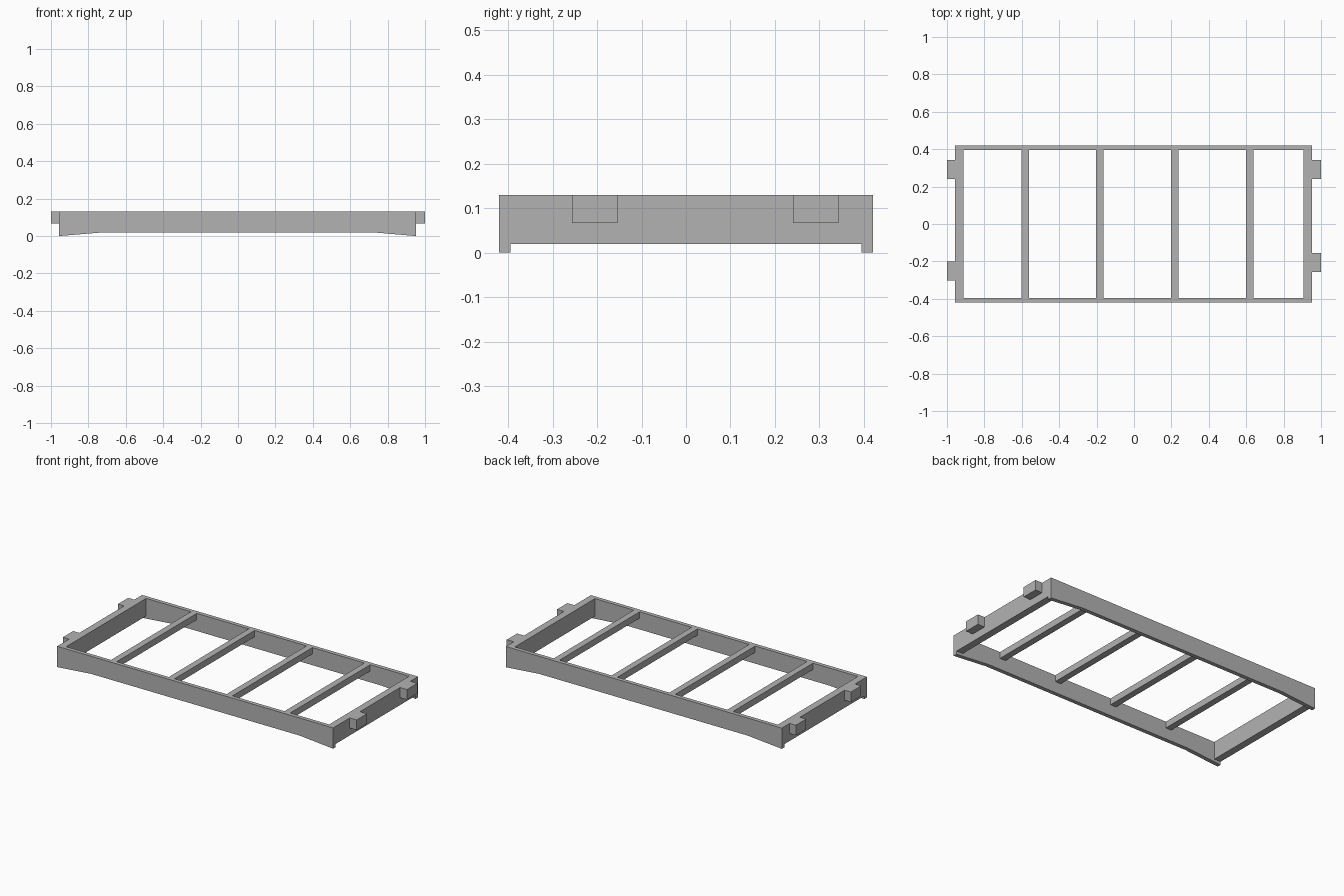
import bpy
import bmesh

if "Cube" in bpy.data.objects:
    bpy.data.objects.remove(bpy.data.objects["Cube"], do_unlink=True)

# Single grey finish
grey = bpy.data.materials.new("matte_grey")
grey.use_nodes = True
colour = (0.45, 0.45, 0.45, 1)
grey.diffuse_color = colour
grey.node_tree.nodes["Principled BSDF"].inputs["Base Color"].default_value = colour

TOP = 0.13
RAIL_BOTTOM = 0.02
LEFT_END, RIGHT_END = 0.952, -0.957   # model's left is +x
OUTER_Y, INNER_Y = 0.42, 0.395


def extrude_profile(name, profile, y0, y1):
    """Extrude an x-z outline from y0 to y1."""
    bm = bmesh.new()
    face = bm.faces.new([bm.verts.new((x, y0, z)) for x, z in profile])
    result = bmesh.ops.extrude_face_region(bm, geom=[face])
    verts = [v for v in result["geom"] if isinstance(v, bmesh.types.BMVert)]
    bmesh.ops.translate(bm, vec=(0, y1 - y0, 0), verts=verts)
    bmesh.ops.recalc_face_normals(bm, faces=bm.faces)
    mesh = bpy.data.meshes.new(name)
    bm.to_mesh(mesh)
    bm.free()
    mesh.materials.append(grey)
    obj = bpy.data.objects.new(name, mesh)
    bpy.context.collection.objects.link(obj)
    return obj


def box(name, x0, x1, y0, y1, z0, z1=TOP):
    return extrude_profile(name, [(x0, z0), (x1, z0), (x1, z1), (x0, z1)], y0, y1)


# Long rails, deepening toward both ends
rail = [(RIGHT_END, 0), (-0.72, RAIL_BOTTOM), (0.72, RAIL_BOTTOM),
        (LEFT_END, 0), (LEFT_END, TOP), (RIGHT_END, TOP)]
extrude_profile("front_rail", rail, -OUTER_Y, -INNER_Y)
extrude_profile("back_rail", rail, INNER_Y, OUTER_Y)

# End bars between the rails
box("left_end_bar", LEFT_END - 0.045, LEFT_END, -INNER_Y, INNER_Y, RAIL_BOTTOM)
box("right_end_bar", RIGHT_END, RIGHT_END + 0.045, -INNER_Y, INNER_Y, RAIL_BOTTOM)

# Slim cross bars flush with the top
for i in range(4):
    x = -0.582 + 0.4 * i
    box(f"cross_bar_{i + 1}", x - 0.02, x + 0.02, -INNER_Y, INNER_Y, TOP - 0.04)

# Mounting blocks on the ends
for side, x0, x1, centres in (("left", LEFT_END, 1, (-0.205, 0.292)),
                              ("right", -1, RIGHT_END, (-0.252, 0.292))):
    for place, y in zip(("front", "back"), centres):
        box(f"{side}_{place}_block", x0, x1, y - 0.051, y + 0.051, 0.067)
